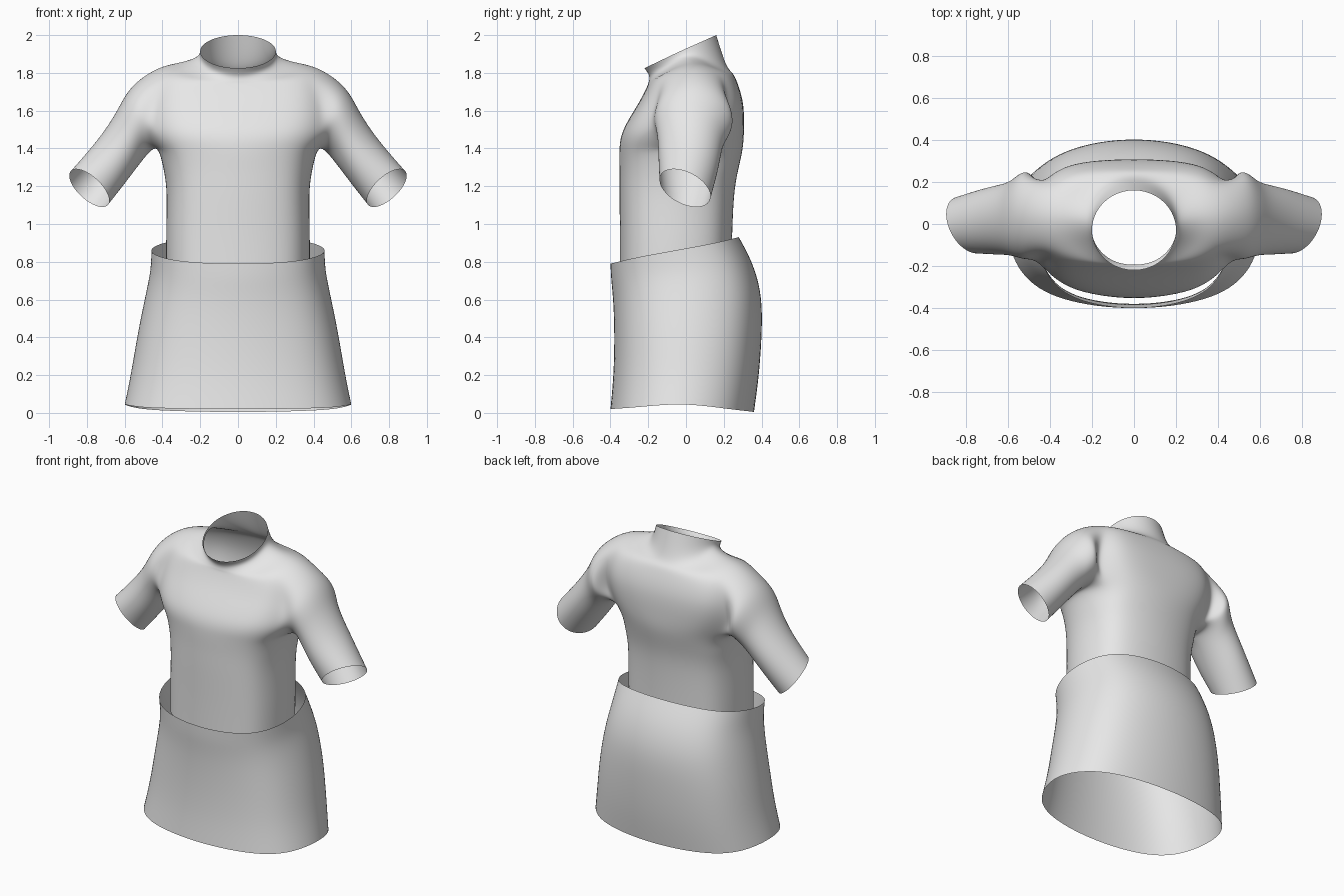
import bpy, bmesh, math
from mathutils import Vector

cube = bpy.data.objects.get("Cube")
if cube:
    bpy.data.objects.remove(cube)

COLUMNS = 12


def signed_power(value, exponent):
    return math.copysign(abs(value) ** exponent, value)


def ring_point(row, col):
    """Point on a rounded horizontal ring; column 0 is the front centre."""
    width, front, back, z_front, z_side, z_back, bend = row
    angle = math.tau * col / COLUMNS
    s, c = math.sin(angle), math.cos(angle)
    if col % (COLUMNS // 2) == 0:
        s = 0
    y = (front + back) / 2 - signed_power(c, bend) * (back - front) / 2
    z_end = z_front if c > 0 else z_back
    return Vector((width * signed_power(s, bend), y, z_side + (z_end - z_side) * abs(c)))


def add_rings(bm, rows, hole=None):
    """Loft rings together, leaving armholes between the two rows in hole."""
    low, high = hole or (0, 0)
    sides = (COLUMNS // 4, COLUMNS * 3 // 4)
    grid = {}
    for r, row in enumerate(rows):
        for col in range(COLUMNS):
            if not (low < r < high and col in sides):
                grid[r, col] = bm.verts.new(ring_point(row, col))
    for r in range(len(rows) - 1):
        for col in range(COLUMNS):
            nxt = (col + 1) % COLUMNS
            if low <= r < high and (col in sides or nxt in sides):
                continue
            bm.faces.new((grid[r, col], grid[r, nxt], grid[r + 1, nxt], grid[r + 1, col]))
    return grid


def add_sleeve(bm, loop, cuffs, side):
    """Extend an armhole loop (starting at the armpit) through the cuff rings."""
    n = len(loop)
    for x_out, z_out, x_in, z_in, front, back, skew in cuffs:
        outer, inner = Vector((x_out, 0, z_out)), Vector((x_in, 0, z_in))
        across = (outer - inner) / 2
        along = Vector((across.z, 0, -across.x)).normalized()
        ring = []
        for i in range(n):
            a = math.tau * i / n
            p = (outer + inner) / 2 - across * math.cos(a) - along * skew * math.sin(a)
            p.y = (front + back) / 2 - math.sin(a) * (back - front) / 2
            p.x *= side
            ring.append(bm.verts.new(p))
        for i in range(n):
            j = (i + 1) % n
            bm.faces.new((loop[i], loop[j], ring[j], ring[i]))
        loop = ring


def finish(name, bm, material):
    """Smooth the cage and adjust it until the surface passes through its points."""
    bmesh.ops.recalc_face_normals(bm, faces=bm.faces)
    mesh = bpy.data.meshes.new(name)
    bm.to_mesh(mesh)
    bm.free()
    mesh.materials.append(material)
    mesh.shade_smooth()
    obj = bpy.data.objects.new(name, mesh)
    bpy.context.collection.objects.link(obj)
    smooth = obj.modifiers.new("smooth_cloth", 'SUBSURF')
    smooth.levels = smooth.render_levels = 3
    targets = [v.co.copy() for v in mesh.vertices]
    for _ in range(4):
        mesh.update()
        obj.update_tag()
        bpy.context.view_layer.update()
        result = obj.evaluated_get(bpy.context.evaluated_depsgraph_get()).data
        limits = [result.vertices[i].co.copy() for i in range(len(targets))]
        for v, target, limit in zip(mesh.vertices, targets, limits):
            v.co += (target - limit) * 0.8
    mesh.update()
    return obj


cloth = bpy.data.materials.new("grey_cloth")
cloth.use_nodes = True
cloth.diffuse_color = (0.8, 0.8, 0.8, 1)
cloth.node_tree.nodes["Principled BSDF"].inputs["Base Color"].default_value = (0.8, 0.8, 0.8, 1)

# Shirt rows: half width, front y, back y, z at front, side and back, roundness
body = [(w, f, b, z, z, z, 0.8) for w, f, b, z in (
    (.38, -.35, .24, .75),
    (.38, -.35, .245, .95),
    (.378, -.352, .255, 1.15),
    (.392, -.352, .275, 1.28),
    (.425, -.352, .298, 1.39))]
chest = [
    (.475, -.33, .305, 1.5, 1.5, 1.5, .7),
    (.47, -.25, .3, 1.64, 1.64, 1.64, .6),
    (.43, -.205, .27, 1.73, 1.82, 1.75, .7)]
collar = [
    (.31, -.197, .245, 1.755, 1.855, 1.8, .85),
    (.22, -.195, .21, 1.785, 1.885, 1.85, 1),
    (.2, -.22, .16, 1.825, 1.915, 2, 1)]
armpit = len(body) - 1
shoulder = armpit + len(chest)

# Sleeve rings: outer x and z, inner x and z, front y, back y, slant
cuffs = [
    (.56, 1.725, .46, 1.385, -.17, .25, 0),
    (.64, 1.6, .52, 1.32, -.15, .205, 0),
    (.74, 1.45, .6, 1.215, -.145, .175, .02),
    (.885, 1.28, .69, 1.1, -.14, .13, .06)]

bm = bmesh.new()
grid = add_rings(bm, body + chest + collar, (armpit, shoulder))
for side in (1, -1):
    front, middle, back = [(side * c) % COLUMNS for c in (2, 3, 4)]
    levels = range(armpit, shoulder + 1)
    loop = [grid[armpit, middle]] + [grid[r, front] for r in levels]
    loop += [grid[shoulder, middle]] + [grid[r, back] for r in reversed(levels)]
    add_sleeve(bm, loop, cuffs, side)
finish("shirt", bm, cloth)

# Skirt: open flared tube with a waist that rises to the back
skirt_rows = [
    (.6, -.4, .36, .02, .045, .005, .85),
    (.565, -.385, .385, .2, .22, .2, .85),
    (.53, -.38, .4, .4, .42, .42, .85),
    (.49, -.385, .395, .58, .62, .62, .85),
    (.465, -.395, .35, .7, .75, .79, .85),
    (.458, -.4, .28, .79, .86, .93, .85)]
bm = bmesh.new()
add_rings(bm, skirt_rows)
finish("skirt", bm, cloth)
